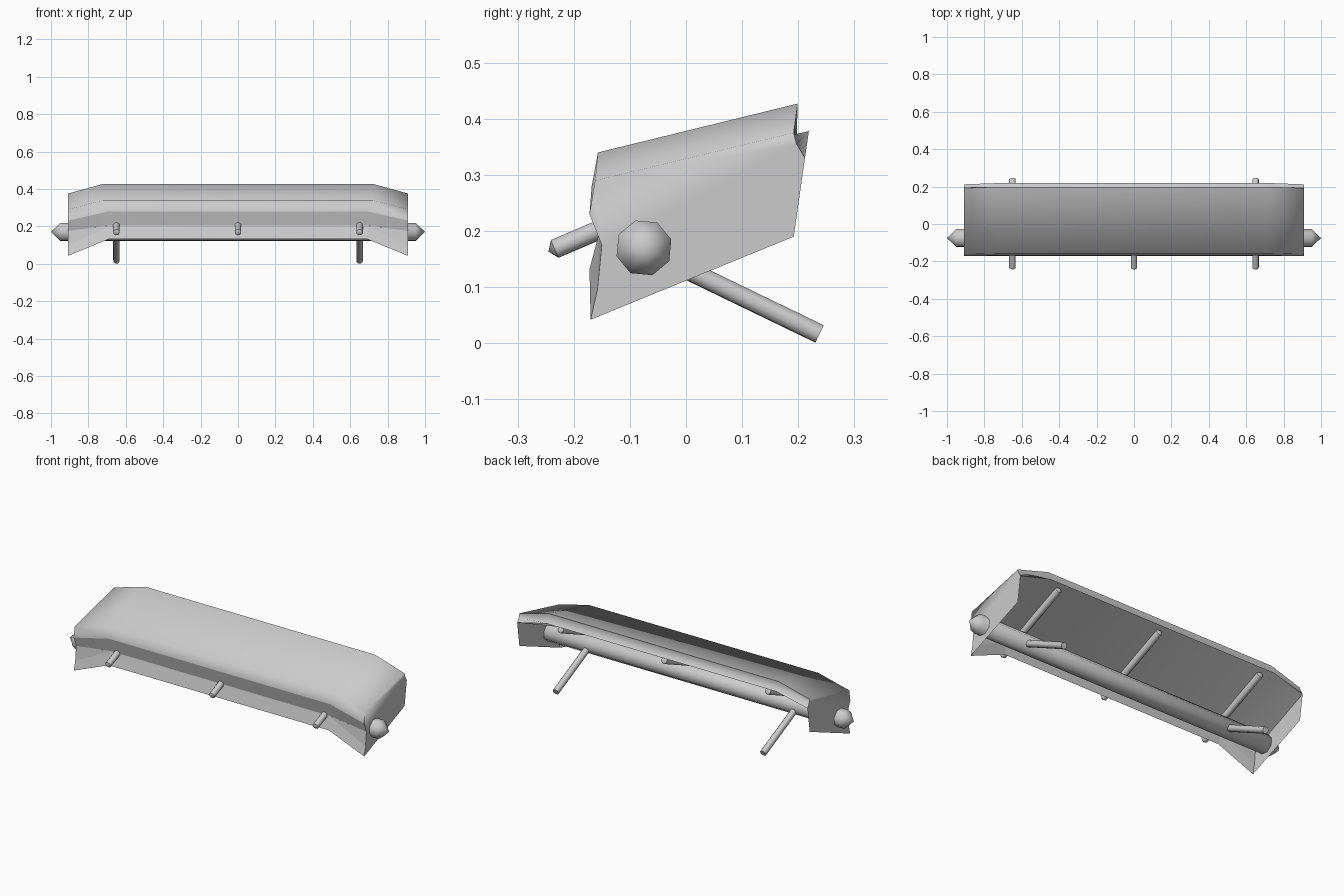
import bpy, bmesh, math
from mathutils import Vector, Matrix

cube = bpy.data.objects.get("Cube")
if cube:
    bpy.data.objects.remove(cube, do_unlink=True)

grey = bpy.data.materials.new("plain grey")
grey.use_nodes = True
tone = (0.6, 0.6, 0.6, 1)
grey.diffuse_color = tone
grey.node_tree.nodes["Principled BSDF"].inputs["Base Color"].default_value = tone


def finish(name, bm):
    mesh = bpy.data.meshes.new(name)
    for f in bm.faces:
        f.smooth = True
    bm.to_mesh(mesh)
    bm.free()
    mesh.materials.append(grey)
    obj = bpy.data.objects.new(name, mesh)
    bpy.context.collection.objects.link(obj)
    return obj


def rod(name, a, b, radius, tip_a=0.0, tip_b=0.0):
    """Eight-sided rod from a to b, with optional pointed tips."""
    a, b = Vector(a), Vector(b)
    axis = (b - a).normalized()
    turn = axis.to_track_quat('Z', 'Y').to_matrix().to_4x4() @ Matrix.Rotation(0.3, 4, 'Z')
    bm = bmesh.new()
    bmesh.ops.create_cone(bm, cap_ends=True, segments=8, radius1=radius, radius2=radius,
                          depth=(b - a).length,
                          matrix=Matrix.Translation((a + b) / 2) @ turn)
    for end, direction, tip in ((a, -axis, tip_a), (b, axis, tip_b)):
        if tip:
            cap = [f for f in bm.faces if len(f.verts) == 8 and f.normal.dot(direction) > 0.9]
            ring = bmesh.ops.poke(bm, faces=cap)["verts"]
            ring[0].co = end + direction * tip
    bm.normal_update()
    for e in bm.edges:
        if e.calc_face_angle(0) > math.radians(46):
            e.smooth = False
    return finish(name, bm)


# Cross-sections (y, z) of the wedge body: middle and end
middle = [(0.199, 0.427), (-0.157, 0.34), (-0.168, 0.28),
          (-0.153, 0.205), (0.219, 0.378), (0.193, 0.372)]
end = [(0.192, 0.375), (-0.162, 0.29), (-0.172, 0.23),
       (-0.15, 0.175), (0.212, 0.33), (0.197, 0.355)]

# Wedge body with chamfered ends
bm = bmesh.new()
rings = []
for x, section in ((-0.91, end), (-0.72, middle), (0.72, middle), (0.91, end)):
    rings.append([bm.verts.new((x * (0.96 if i in (2, 3) and abs(x) < 0.9 else 1), y, z))
                  for i, (y, z) in enumerate(section)])
for r, s in zip(rings, rings[1:]):
    for i in range(6):
        j = (i + 1) % 6
        bm.faces.new((r[i], s[i], s[j], r[j]))
bm.faces.new(rings[0])
bm.faces.new(rings[-1])
bmesh.ops.recalc_face_normals(bm, faces=bm.faces)
ridge = {r[2] for r in rings}
for e in bm.edges:
    if e.calc_face_angle(0) > math.radians(80) or set(e.verts) <= ridge:
        e.smooth = False
finish("cover_body", bm)

# Thin skirt along the front, joined to the two end walls
bm = bmesh.new()
front = [[(0.91, -0.15, 0.175), (0.69, -0.153, 0.205)],
         [(0.91, -0.158, 0.095), (0.69, -0.154, 0.2)],
         [(0.91, -0.17, 0.042), (0.69, -0.172, 0.132)]]
rows = []
for (xe, ye, ze), (xm, ym, zm) in front:
    rows.append([bm.verts.new(p) for p in ((-xe, ye, ze), (-xm, ym, zm),
                                           (xm, ym, zm), (xe, ye, ze))])
for r, s in zip(rows, rows[1:]):
    for i in range(3):
        bm.faces.new((r[i], s[i], s[i + 1], r[i + 1]))
for k, side in ((0, -1), (3, 1)):
    low = bm.verts.new((side * 0.91, 0.192, 0.19))
    high = bm.verts.new((side * 0.91, 0.212, 0.33))
    wall = [r[k] for r in rows] + [low, high]
    bm.faces.new(wall if side > 0 else wall[::-1])
for e in bm.edges:
    e.smooth = False
finish("skirt", bm)

# Cross tube with pointed ends
rod("cross_tube", (-0.95, -0.075, 0.17), (0.95, -0.075, 0.17), 0.051, 0.05, 0.05)

# Support ribs under the body, poking out of the front
for label, x in (("right", -0.65), ("middle", 0), ("left", 0.65)):
    rod(label + "_rib", (x, -0.234, 0.168), (x, 0.195, 0.352), 0.018, 0.012, 0.012)

# Rear legs
for label, x in (("right", -0.65), ("left", 0.65)):
    rod(label + "_leg", (x, -0.075, 0.168), (x, 0.238, 0.0165), 0.018)
